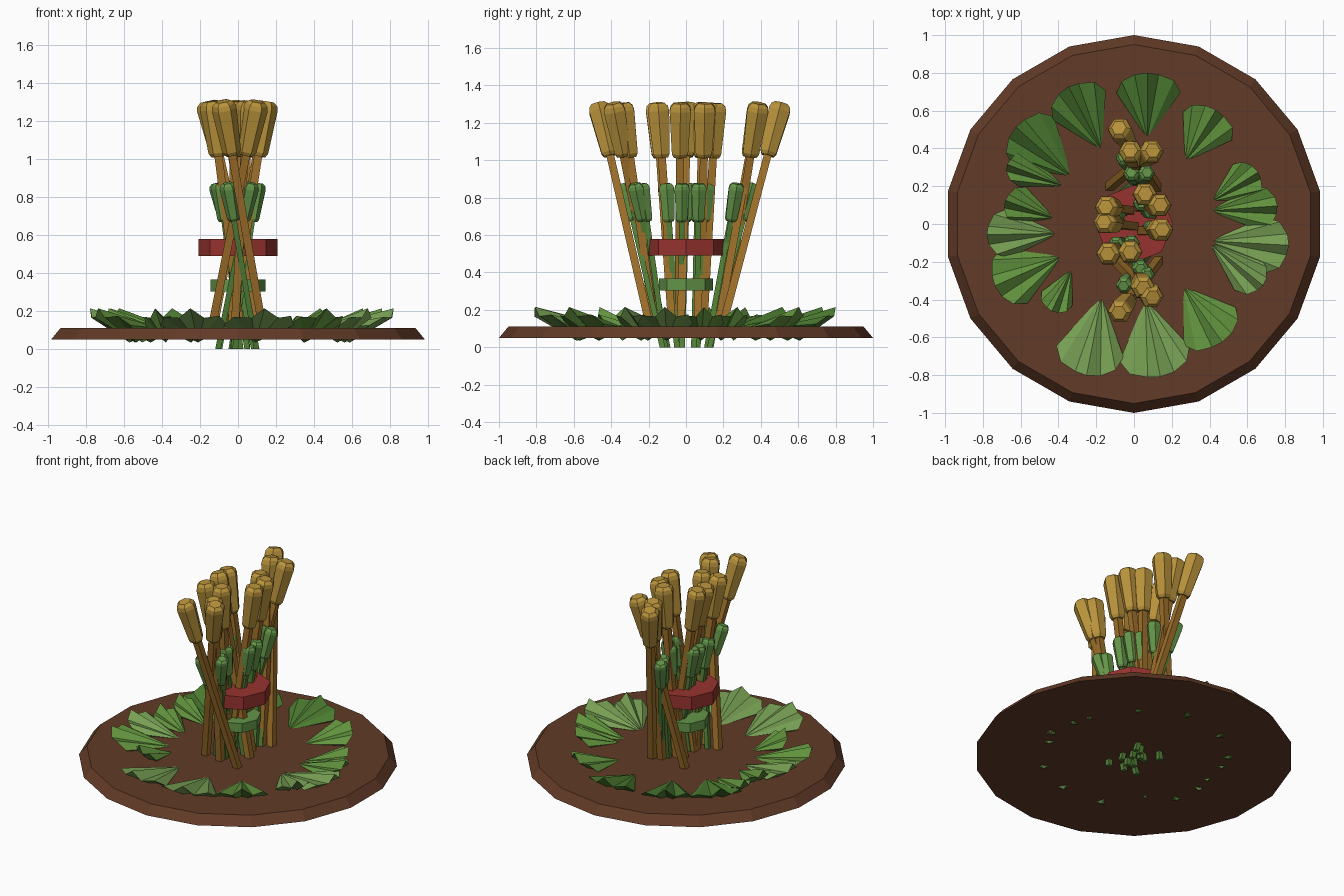
import bpy, bmesh, math
from mathutils import Vector, Matrix

if "Cube" in bpy.data.objects:
    bpy.data.objects.remove(bpy.data.objects["Cube"])


def material(name, rgb):
    # sRGB 0-255 -> linear
    m = bpy.data.materials.new(name)
    m.diffuse_color = [(c / 255) ** 2.2 for c in rgb] + [1]
    m.use_nodes = True
    m.node_tree.nodes["Principled BSDF"].inputs["Base Color"].default_value = m.diffuse_color
    return m


brown = material("soil_brown", (98, 61, 43))
gold = material("ripe_gold", (184, 146, 62))
straw = material("straw", (158, 112, 46))
red = material("band_red", (150, 54, 50))
green = material("young_green", (100, 148, 74))
stem_green = material("stem_green", (84, 128, 58))
leaf_mats = [material("leaf_dark", (78, 124, 52)),
             material("leaf_mid", (98, 146, 64)),
             material("leaf_light", (118, 158, 84))]


def finish(name, bm, mat):
    bmesh.ops.recalc_face_normals(bm, faces=bm.faces)
    me = bpy.data.meshes.new(name)
    bm.to_mesh(me)
    bm.free()
    me.materials.append(mat)
    ob = bpy.data.objects.new(name, me)
    bpy.context.collection.objects.link(ob)
    return ob


def lathe(bm, profile, sides, start=0.0, matrix=Matrix()):
    """Closed solid from (radius, height) rings."""
    rings = []
    for r, z in profile:
        rings.append([bm.verts.new(matrix @ Vector((
            r * math.cos(start + math.tau * i / sides),
            r * math.sin(start + math.tau * i / sides), z))) for i in range(sides)])
    for a, b in zip(rings, rings[1:]):
        for i in range(sides):
            j = (i + 1) % sides
            bm.faces.new((a[i], a[j], b[j], b[i]))
    bm.faces.new(rings[0])
    bm.faces.new(rings[-1])


# Round base plate with sloped rim
bm = bmesh.new()
lathe(bm, [(1.0, 0.05), (0.95, 0.11)], 18, math.pi / 2)
finish("base_disc", bm, brown)

# Stalks: (top x, top y, bottom x, bottom y)
STALKS = [
    (-.08, .51, .13, .18), (-.02, .39, .07, .16), (.10, .39, -.14, .19),
    (.06, .16, .00, .09), (.14, .10, -.05, .08), (.15, -.03, -.04, -.04),
    (-.15, .09, .07, .06), (-.16, .01, .12, -.03), (-.14, -.16, .02, -.07),
    (-.02, -.15, -.03, -.06), (.05, -.34, -.02, -.16), (.10, -.39, -.15, -.14),
    (-.08, -.47, .14, -.18)]
HEAD = [(.038, 0), (.050, .02), (.066, .25), (.060, .275), (.040, .293)]


def sheaf(prefix, scale, base_z, head_mat, stem_mat, band_mat):
    """Bundle of stalks with a band; the small one is a scaled repeat."""
    place = Matrix.Translation((0, 0, base_z)) @ Matrix.Scale(scale, 4)
    heads, stems, band = bmesh.new(), bmesh.new(), bmesh.new()
    for tx, ty, bx, by in STALKS:
        base, tip = Vector((bx, by, 0)), Vector((tx, ty, 1.25))
        axis = tip - base
        length = axis.length
        z = axis.normalized()
        x = Vector((0, 1, 0)).cross(z).normalized()
        y = z.cross(x)
        rot = Matrix((x, y, z)).transposed().to_4x4()
        m = place @ Matrix.Translation(base) @ rot
        lathe(heads, [(r, h + length - .293) for r, h in HEAD], 6, 0, m)
        # stem ends cut level with the ground
        shear = Matrix(((1, 0, axis.x / axis.z, bx), (0, 1, axis.y / axis.z, by),
                        (0, 0, 1, 0), (0, 0, 0, 1)))
        lathe(stems, [(.03, 0), (.03, 1.0)], 4, math.pi / 4, place @ shear)
    lathe(band, [(.207, .435), (.207, .525)], 8, 0, place)
    finish(prefix + "_seed_heads", heads, head_mat)
    finish(prefix + "_stems", stems, stem_mat)
    finish(prefix + "_band", band, band_mat)


sheaf("tall_stalk", 1.0, 0.055, gold, straw, red)
sheaf("short_stalk", 0.70, 0.0, green, stem_green, green)

# Ground leaves: (inner x, inner y, tip x, tip y, half width, shade)
LEAVES = [
    (.07, .45, .08, .80, .17, 0), (-.17, .39, -.34, .73, .16, 0),
    (-.33, .25, -.62, .52, .17, 0), (-.37, .20, -.67, .32, .09, 1),
    (-.42, .03, -.68, .13, .10, 1), (-.40, -.05, -.78, -.05, .13, 2),
    (-.38, -.17, -.74, -.32, .16, 1), (-.33, -.24, -.44, -.46, .09, 1),
    (-.17, -.38, -.26, -.80, .18, 2), (.06, -.40, .13, -.81, .19, 2),
    (.26, -.33, .46, -.63, .17, 1), (.40, -.10, .68, -.33, .11, 2),
    (.40, -.09, .82, -.12, .15, 2), (.40, .07, .76, .09, .12, 1),
    (.41, .12, .66, .27, .11, 1), (.27, .33, .44, .60, .15, 1)]
# Rim of a leaf: (side, share of length, height)
RIM = [(-1, .72, .125), (-.78, .90, .17), (-.3, .98, .165),
       (.05, 1.0, .215), (.45, .97, .165), (.85, .86, .175), (1, .68, .125)]

for n, (ax, ay, tx, ty, w, shade) in enumerate(LEAVES):
    bm = bmesh.new()
    a, t = Vector((ax, ay, 0)), Vector((tx, ty, 0))
    along = t - a
    side = Vector((-along.y, along.x, 0)).normalized()
    root = bm.verts.new(a + Vector((0, 0, .105)))
    keel = bm.verts.new(a + along * .45 + Vector((0, 0, .035)))
    rim = [bm.verts.new(a + along * f + side * w * s + Vector((0, 0, h)))
           for s, f, h in RIM]
    for p, q in zip(rim, rim[1:]):
        bm.faces.new((root, p, q))
        bm.faces.new((keel, q, p))
    bm.faces.new((root, keel, rim[0]))
    bm.faces.new((root, rim[-1], keel))
    finish(f"ground_leaf_{n + 1:02d}", bm, leaf_mats[shade])
